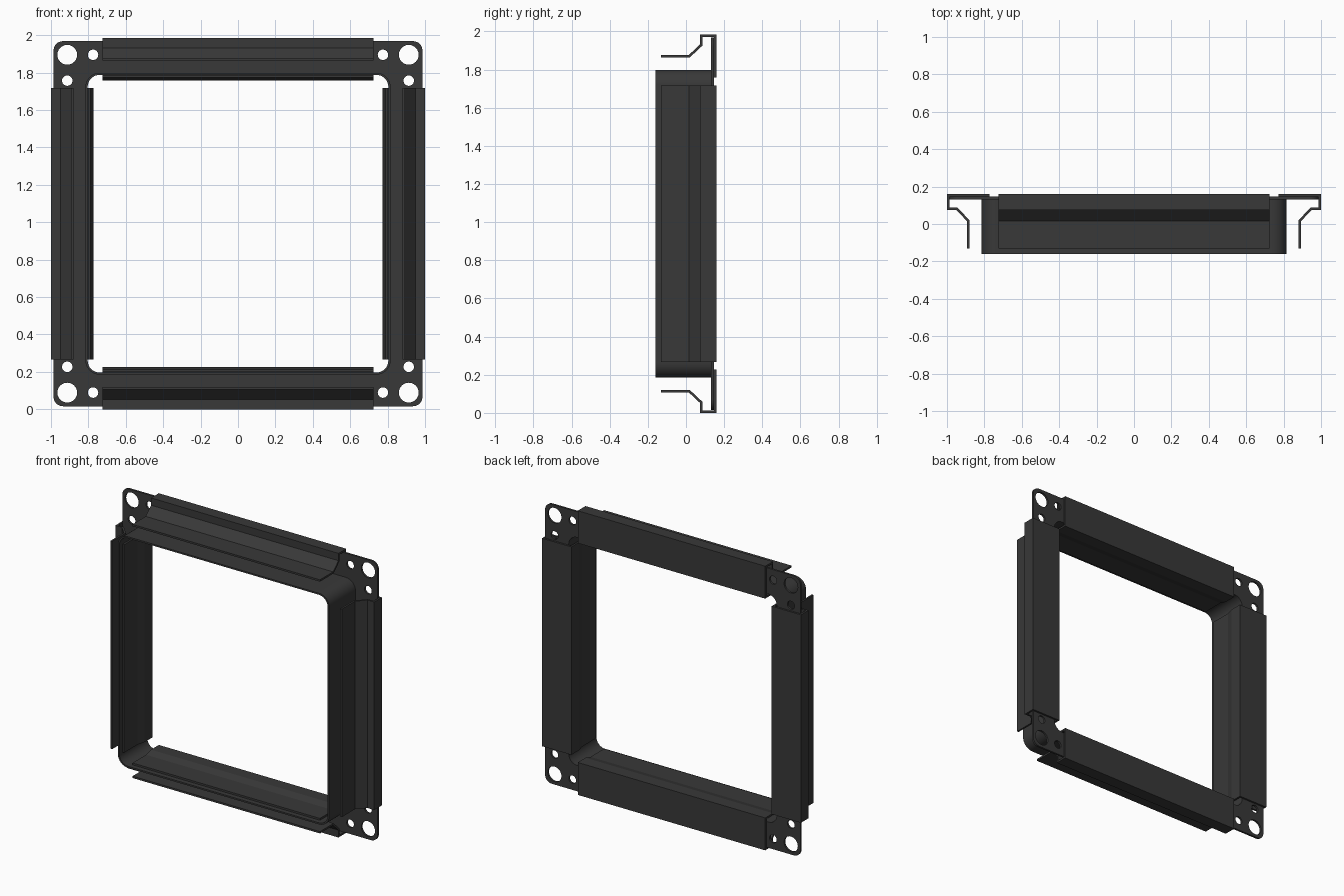
import bpy, bmesh
from math import sin, cos, pi

if "Cube" in bpy.data.objects:
    bpy.data.objects.remove(bpy.data.objects["Cube"])

CZ = 0.992          # height of the frame centre
T = 0.013           # sheet thickness
mat = bpy.data.materials.new("dark_metal")
mat.diffuse_color = (0.04, 0.04, 0.04, 1)
mat.use_nodes = True
mat.node_tree.nodes["Principled BSDF"].inputs["Base Color"].default_value = mat.diffuse_color


def rounded_rect(hx, hz, r, n=8):
    pts = []
    for k, (sx, sz) in enumerate([(1, 1), (-1, 1), (-1, -1), (1, -1)]):
        for i in range(n + 1):
            a = pi / 2 * (k + i / n)
            pts.append((sx * (hx - r) + r * cos(a), sz * (hz - r) + r * sin(a)))
    return pts


def circle(x, z, r, n=24):
    return [(x + r * cos(2 * pi * i / n), z + r * sin(2 * pi * i / n)) for i in range(n)]


def plate(name, loops, y0, y1):
    """Filled outline with holes, extruded from y0 to y1."""
    cu = bpy.data.curves.new(name, 'CURVE')
    cu.dimensions, cu.fill_mode, cu.extrude = '2D', 'BOTH', (y1 - y0) / 2
    for pts in loops:
        sp = cu.splines.new('POLY')
        sp.points.add(len(pts) - 1)
        for p, (x, z) in zip(sp.points, pts):
            p.co = (x, z, 0, 1)
        sp.use_cyclic_u = True
    ob = bpy.data.objects.new(name, cu)
    ob.location = (0, (y0 + y1) / 2, CZ)
    ob.rotation_euler = (pi / 2, 0, 0)
    bpy.context.collection.objects.link(ob)
    bpy.ops.object.select_all(action='DESELECT')
    bpy.context.view_layer.objects.active = ob
    ob.select_set(True)
    bpy.ops.object.convert(target='MESH')
    ob = bpy.context.object
    ob.data.materials.clear()
    ob.data.materials.append(mat)
    bpy.ops.object.shade_smooth_by_angle()


# Flange with corner holes
loops = [rounded_rect(0.986, 0.976, 0.05), rounded_rect(0.804, 0.796, 0.065)]
for sx in (-1, 1):
    for sz in (-1, 1):
        loops += [circle(sx * 0.913, sz * 0.903, 0.053),
                  circle(sx * 0.775, sz * 0.903, 0.028),
                  circle(sx * 0.913, sz * 0.765, 0.028)]
plate("flange", loops, 0.132, 0.146)

# Collar running through the opening
plate("collar", [rounded_rect(0.816, 0.807, 0.077), rounded_rect(0.804, 0.796, 0.065)],
      -0.16, 0.14)

# Folded clip section: (distance from centre, y)
PROFILE = [(0.879, -0.13), (0.879, 0.018), (0.938, 0.078), (0.9855, 0.081),
           (0.9855, 0.1535), (0.772, 0.1535), (0.772, 0.075), (0.787, 0.02), (0.787, -0.13)]
PROFILE[2] = (0.938, 0.081)


def clip(name, place, half):
    bm = bmesh.new()
    rows = [[bm.verts.new(place(s * half, d, y)) for s in (-1, 1)] for d, y in PROFILE]
    for a, b in zip(rows, rows[1:]):
        bm.faces.new((a[0], a[1], b[1], b[0]))
    bmesh.ops.recalc_face_normals(bm, faces=bm.faces)
    me = bpy.data.meshes.new(name)
    bm.to_mesh(me)
    bm.free()
    me.materials.append(mat)
    ob = bpy.data.objects.new(name, me)
    bpy.context.collection.objects.link(ob)
    sol = ob.modifiers.new("sheet", 'SOLIDIFY')
    sol.thickness, sol.offset, sol.use_even_offset = T, 0, True


# Four clips around the flange
for name, s in (("bottom_clip", -1), ("top_clip", 1)):
    clip(name, lambda u, d, y: (u, y, CZ + s * d), 0.724)
for name, s in (("left_clip", -1), ("right_clip", 1)):
    clip(name, lambda u, d, y: (s * (d + 0.008), y, CZ + u), 0.726)
